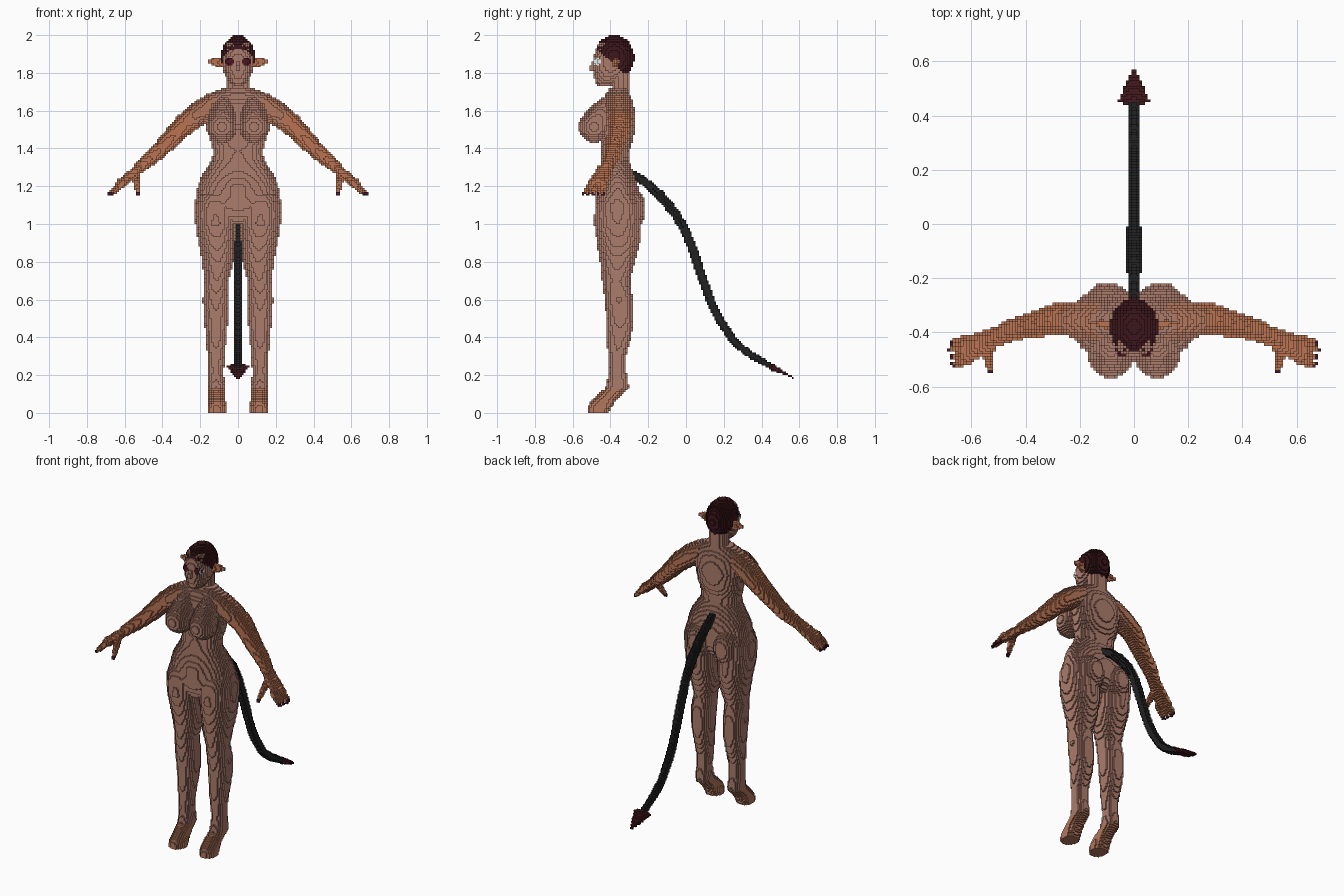
import bpy
import math

cube = bpy.data.objects.get("Cube")
if cube:
    bpy.data.objects.remove(cube, do_unlink=True)

V = 0.01          # edge length of one block
cells = {}        # block index -> part name; later parts overwrite earlier ones


def material(name, rgb):
    m = bpy.data.materials.new(name)
    m.use_nodes = True
    m.diffuse_color = (*rgb, 1)
    m.node_tree.nodes["Principled BSDF"].inputs["Base Color"].default_value = (*rgb, 1)
    return m


SKIN = material("rosy skin", (0.41, 0.20, 0.148))
BLEND = material("shoulder skin", (0.45, 0.185, 0.11))
WARM = material("warm skin", (0.49, 0.175, 0.085))
HAIR = material("dark maroon hair", (0.045, 0.008, 0.011))
TAIL = material("charcoal tail", (0.016, 0.016, 0.017))
TIP = material("dark red tail tip", (0.055, 0.009, 0.012))
NAIL = material("plum nails", (0.06, 0.012, 0.035))
EYE = material("dark red eye", (0.065, 0.008, 0.013))
WHITE = material("eye white", (0.95, 0.95, 0.95))


def put(i, j, k, part):
    """Fill a block and its mirror image."""
    cells[(i, j, k)] = part
    cells[(-1 - i, j, k)] = part


def span(c, r):
    return range(math.floor((c - r) / V), math.ceil((c + r) / V) + 1)


def ball(part, c, r, keep=None):
    """Ellipsoid of blocks, optionally limited by a rule on y and z."""
    for k in span(c[2], r[2]):
        z = (k + .5) * V
        dz = ((z - c[2]) / r[2]) ** 2
        for j in span(c[1], r[1]):
            y = (j + .5) * V
            dy = dz + ((y - c[1]) / r[1]) ** 2
            if dy > 1 or (keep and not keep(y, z)):
                continue
            for i in span(c[0], r[0]):
                if dy + (((i + .5) * V - c[0]) / r[0]) ** 2 <= 1:
                    put(i, j, k, part)


def chain(part, keys, squash=(1, 1, 1)):
    """Tapering tube through (x, y, z, radius) keys."""
    for a, b in zip(keys, keys[1:]):
        n = max(1, math.ceil(math.dist(a[:3], b[:3]) / 0.007))
        for s in range(n + 1):
            x, y, z, r = (p + (q - p) * s / n for p, q in zip(a, b))
            ball(part, (x, y, z), [max(r * f, 0.006) for f in squash])


def loft(part, keys, power=2.2):
    """Stack of oval slices through (z, x, y, half width, half depth) keys."""
    for a, b in zip(keys, keys[1:]):
        for k in range(round(a[0] / V), round(b[0] / V)):
            t = ((k + .5) * V - a[0]) / (b[0] - a[0])
            cx, cy, rx, ry = (p + (q - p) * t for p, q in zip(a[1:], b[1:]))
            for j in span(cy, ry):
                dy = abs(((j + .5) * V - cy) / ry) ** power
                for i in span(cx, rx):
                    if dy + abs(((i + .5) * V - cx) / rx) ** power <= 1:
                        put(i, j, k, part)


# Tail, swinging down and back to a flat arrowhead
chain("tail", [(0, -.31, 1.285, .018), (0, -.22, 1.225, .024), (0, -.138, 1.153, .026),
               (0, -.06, 1.06, .026), (0, -.005, .968, .025), (0, .045, .84, .025),
               (0, .09, .704, .024), (0, .135, .58, .024), (0, .19, .475, .023),
               (0, .25, .385, .022), (0, .32, .322, .021), (0, .46, .24, .017)])
chain("tail_tip", [(0, .455, .243, .056), (0, .505, .217, .04), (0, .565, .187, .006)],
      (1, .25, .3))

# Arms and hands
chain("arms", [(.22, -.355, 1.575, .063), (.28, -.35, 1.53, .058), (.386, -.375, 1.42, .046),
               (.45, -.39, 1.36, .041), (.52, -.425, 1.30, .031)])
chain("hands", [(.52, -.425, 1.30, .028), (.57, -.445, 1.255, .032), (.62, -.463, 1.215, .033)],
      (.8, 1.5, .8))
chain("hands", [(.545, -.465, 1.265, .02), (.537, -.51, 1.21, .015), (.53, -.535, 1.17, .011)])
ball("nails", (.53, -.542, 1.162), (.011, .009, .012))
for f in range(4):
    y = -.425 - f * .027
    reach = .682 - .008 * abs(f - 1)
    chain("hands", [(.61, y, 1.22, .017), (reach - .01, y - .01, 1.168, .012)])
    ball("nails", (reach + .001, y - .012, 1.158), (.011, .009, .008))
chain("shoulders", [(.13, -.36, 1.63, .066), (.2, -.355, 1.59, .064), (.225, -.355, 1.572, .063)])

# Legs standing on tiptoe
loft("feet", [(0, .112, -.465, .05, .052), (.03, .112, -.457, .05, .063),
              (.06, .112, -.44, .047, .066), (.1, .113, -.402, .045, .064),
              (.13, .115, -.365, .045, .062)])
loft("legs", [(.13, .115, -.365, .045, .062), (.17, .117, -.362, .043, .054),
              (.22, .118, -.362, .042, .045), (.3, .117, -.365, .046, .046),
              (.4, .115, -.355, .054, .066), (.5, .116, -.348, .065, .073),
              (.6, .117, -.355, .069, .075), (.7, .113, -.37, .064, .075),
              (.8, .107, -.362, .083, .093), (.9, .113, -.358, .097, .113),
              (1.0, .117, -.365, .108, .122), (1.1, .119, -.363, .11, .12),
              (1.16, .116, -.363, .1, .1)])

# Torso with neck, chest and hips
loft("torso", [(1.0, 0, -.37, .12, .08), (1.05, 0, -.365, .22, .105), (1.1, 0, -.363, .23, .118),
               (1.2, 0, -.362, .213, .107), (1.25, 0, -.365, .195, .095),
               (1.3, 0, -.37, .163, .082), (1.34, 0, -.375, .137, .072),
               (1.39, 0, -.372, .133, .073), (1.45, 0, -.365, .148, .088),
               (1.55, 0, -.36, .163, .094), (1.64, 0, -.362, .168, .084),
               (1.69, 0, -.362, .155, .062), (1.72, 0, -.355, .08, .05)])
loft("torso", [(1.6, 0, -.345, .066, .055), (1.7, 0, -.345, .06, .047), (1.8, 0, -.345, .056, .047)])
chain("torso", [(.075, -.41, 1.635, .045), (.083, -.455, 1.57, .072), (.086, -.486, 1.515, .083)])
ball("torso", (.098, -.312, 1.08), (.092, .097, .125))
ball("torso", (0, -.41, 1.17), (.12, .07, .12))

# Head: pointed ears, skull, nose, lips
chain("ears", [(.08, -.375, 1.855, .028), (.115, -.368, 1.858, .025), (.162, -.36, 1.862, .007)],
      (1, .55, 1))
loft("head", [(1.73, 0, -.435, .028, .038), (1.75, 0, -.425, .048, .055),
              (1.78, 0, -.41, .066, .078), (1.81, 0, -.398, .077, .096),
              (1.85, 0, -.39, .083, .104), (1.9, 0, -.385, .084, .101),
              (1.95, 0, -.382, .074, .088), (1.98, 0, -.38, .045, .055)])
chain("head", [(0, -.482, 1.865, .012), (0, -.5, 1.825, .014)])
chain("lips", [(0, -.477, 1.775, .012), (.018, -.472, 1.777, .009)])

# Close-cropped hair, with a hairline sloping to the nape
ball("hair", (0, -.38, 1.88), (.09, .107, .12), lambda y, z: z > 1.92 - .9 * (y + .465))

# Eyes
ball("eyes", (.037, -.461, 1.86), (.03, .031, .027))


# Turn the exposed block faces of each part into a mesh
def build(part, mats):
    verts, faces, slots = {}, [], []
    for cell in [c for c, p in cells.items() if p == part]:
        for axis in range(3):
            u, v = (axis + 1) % 3, (axis + 2) % 3
            for side in (0, 1):
                near = list(cell)
                near[axis] += 1 if side else -1
                if tuple(near) in cells:
                    continue
                quad = []
                for du, dv in ((0, 0), (1, 0), (1, 1), (0, 1)):
                    p = list(cell)
                    p[axis] += side
                    p[u] += du
                    p[v] += dv
                    quad.append(verts.setdefault(tuple(p), len(verts)))
                faces.append(quad if side else quad[::-1])
                # sideways faces take the second colour, if there is one
                slots.append(1 if len(mats) > 1 and axis == 0 else 0)
    mesh = bpy.data.meshes.new(part)
    mesh.from_pydata([[n * V for n in p] for p in verts], [], faces)
    for m in mats:
        mesh.materials.append(m)
    mesh.polygons.foreach_set("material_index", slots)
    mesh.update()
    bpy.context.collection.objects.link(bpy.data.objects.new(part, mesh))


for part, mats in {"torso": [SKIN], "legs": [SKIN], "head": [SKIN], "lips": [BLEND],
                   "shoulders": [BLEND], "feet": [BLEND], "arms": [WARM], "hands": [WARM],
                   "ears": [WARM], "nails": [NAIL], "hair": [HAIR], "eyes": [EYE, WHITE],
                   "tail": [TAIL], "tail_tip": [TIP]}.items():
    build(part, mats)
